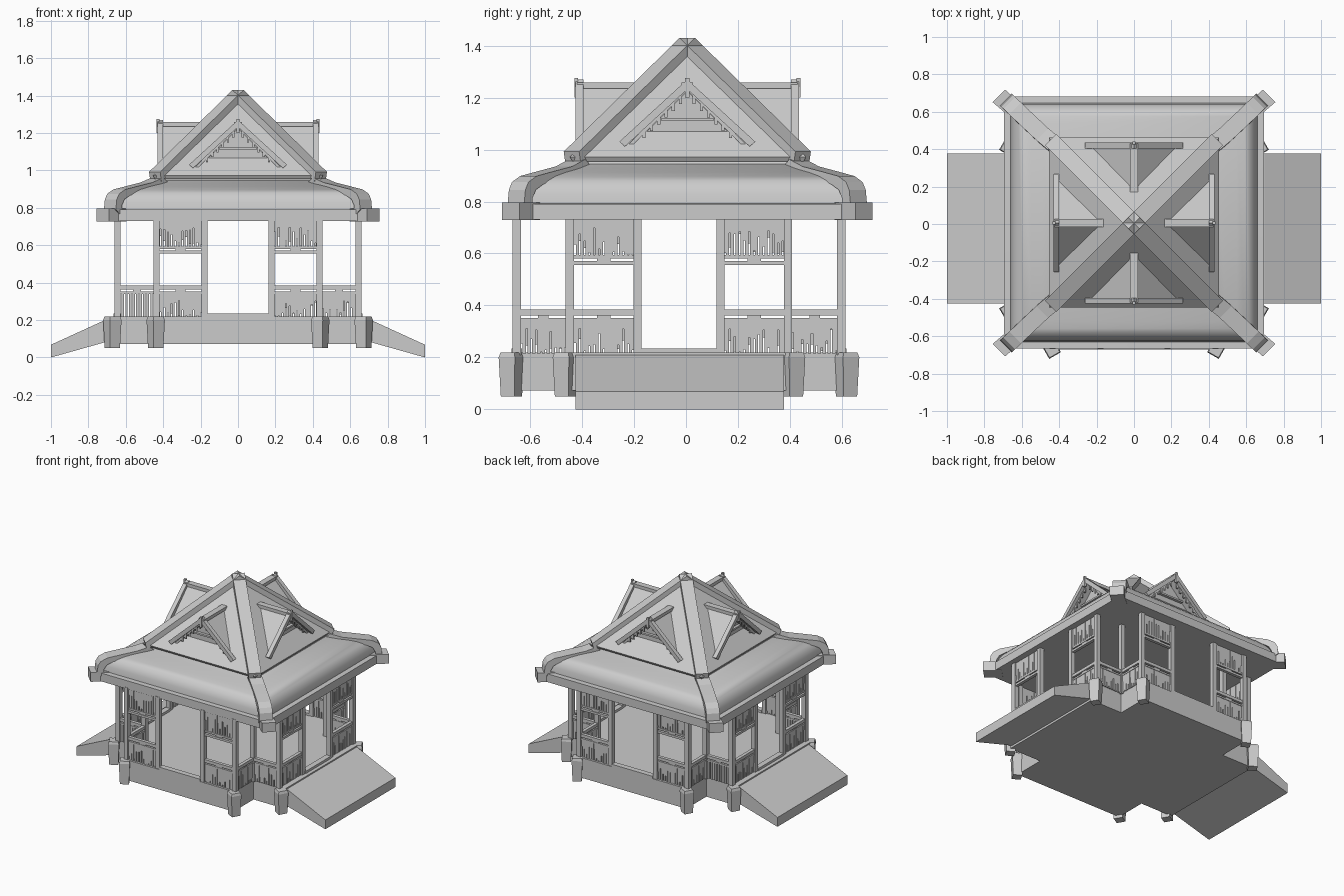
import bpy, bmesh, random
from math import radians
from mathutils import Vector, Matrix

if "Cube" in bpy.data.objects:
    bpy.data.objects.remove(bpy.data.objects["Cube"])

random.seed(4)
CY = -0.027          # centre line of the floor plan in y
SIGNS = [(-1, -1), (1, -1), (1, 1), (-1, 1)]


def finish(name, bm):
    bmesh.ops.recalc_face_normals(bm, faces=bm.faces)
    me = bpy.data.meshes.new(name)
    bm.to_mesh(me)
    bm.free()
    ob = bpy.data.objects.new(name, me)
    bpy.context.collection.objects.link(ob)
    return ob


def loft(bm, rings):
    """Skin a stack of equal-length rings and close both ends."""
    rows = [[bm.verts.new(p) for p in r] for r in rings]
    n = len(rows[0])
    for a, b in zip(rows, rows[1:]):
        for i in range(n):
            bm.faces.new((a[i], a[(i + 1) % n], b[(i + 1) % n], b[i]))
    bm.faces.new(rows[0])
    bm.faces.new(rows[-1])


def box(bm, x0, x1, y0, y1, z0, z1):
    loft(bm, [[(x0, y0, z), (x1, y0, z), (x1, y1, z), (x0, y1, z)] for z in (z0, z1)])


def wall_box(bm, a, b, t, z0, z1):
    """Axis-aligned board between plan points a and b, half-thickness t."""
    ex, ey = (0, t) if abs(a[0] - b[0]) > abs(a[1] - b[1]) else (t, 0)
    x0, x1 = sorted((a[0], b[0]))
    y0, y1 = sorted((a[1], b[1]))
    box(bm, x0 - ex, x1 + ex, y0 - ey, y1 + ey, z0, z1)


# cross-shaped platform with notched corners
bm = bmesh.new()
plan = [(.435, -.645), (.435, -.415), (.69, -.415), (.69, .415), (.435, .415), (.435, .645)]
plan += [(-x, -y) for x, y in plan]
loft(bm, [[(x, y + CY, z) for x, y in plan] for z in (.072, .218)])
finish("platform", bm)

# ramps on both sides
bm = bmesh.new()
for s in (-1, 1):
    loft(bm, [[(s * .68, y, .09), (s * 1, y, 0), (s * 1, y, .068), (s * .70, y, .205), (s * .68, y, .212)]
              for y in (-.425, .378)])
finish("ramps", bm)

# doorway sills
bm = bmesh.new()
for s in (-1, 1):
    wall_box(bm, (-.165, CY + s * .625), (.165, CY + s * .625), .02, .21, .235)
    wall_box(bm, (s * .645, CY - .145), (s * .645, CY + .145), .02, .21, .235)
finish("door_sills", bm)

# tapered footing blocks, turned towards the corners
bm = bmesh.new()
for sx, sy in SIGNS:
    for x, y in ((.44, .645), (.672, .437)):
        m = Matrix.Translation((sx * x, sy * y + CY, 0)) @ Matrix.Rotation(radians(30 * sx * sy), 4, 'Z')
        loft(bm, [[m @ Vector((u * h, v * h, z)) for u, v in SIGNS]
                  for h, z in ((.03, .05), (.036, .2), (.031, .218))])
finish("footing_blocks", bm)

# posts
bm = bmesh.new()
for sx, sy in SIGNS:
    for x, y in ((.435, .625), (.645, .42), (.435, .42), (.18, .625), (.645, .16)):
        x, y = sx * x, sy * y + CY
        box(bm, x - .016, x + .016, y - .016, y + .016, .21, .74)
finish("posts", bm)


def screen(bm, a, b, z0, z1, solid=True):
    """Row of planks whose joints are open for a random part of their height."""
    a, b = Vector(a), Vector(b)
    n = round((b - a).length / .019)
    for i in range(n):
        p, q = a.lerp(b, (i + .1) / n), a.lerp(b, (i + .78) / n)
        wall_box(bm, p, q, .006, z0, z1)
        if solid:
            r = a.lerp(b, (i + 1.1) / n)
            cut = random.uniform(0, .75) * (z1 - z0)
            wall_box(bm, q, r, .005, z0 + cut, z1)


low, high, rails = bmesh.new(), bmesh.new(), bmesh.new()
for sx, sy in SIGNS:
    full = [((.18, .625), (.435, .625)), ((.645, .16), (.645, .42))]
    notch = [((.435, .42), (.645, .42)), ((.435, .42), (.435, .625))]
    for k, (a, b) in enumerate(full + notch):
        a, b = [(sx * x, sy * y + CY) for x, y in (a, b)]
        screen(low, a, b, .215, .345, not (k == 2 and sx < 0))
        wall_box(rails, a, b, .009, .34, .352)
        wall_box(rails, a, b, .012, .362, .384)
        mid = Vector(a).lerp(Vector(b), .5)
        wall_box(rails, Vector(a).lerp(mid, .8), Vector(b).lerp(mid, .8), .006, .35, .365)
        if k < 2:
            screen(high, a, b, .59, .735)
            wall_box(rails, a, b, .009, .581, .594)
            wall_box(rails, a, b, .011, .556, .572)
            wall_box(rails, Vector(a).lerp(mid, .8), Vector(b).lerp(mid, .8), .006, .57, .583)
finish("lower_screens", low)
finish("upper_screens", high)
finish("rails", rails)


def ring(hx, hy, z):
    return [(sx * hx, sy * hy + .008, z) for sx, sy in SIGNS]


# curved lower roof with its eave band
bm = bmesh.new()
profile = [(.695, .73), (.695, .79), (.66, .792), (.655, .83), (.643, .858), (.622, .88),
           (.59, .898), (.55, .912), (.49, .928), (.44, .945), (.42, .99)]
loft(bm, [ring(r, r - .022, z) for r, z in profile])
ob = finish("lower_roof", bm)
for p in ob.data.polygons:
    p.use_smooth = True
bpy.context.view_layer.objects.active = ob
ob.select_set(True)
bpy.ops.object.shade_smooth_by_angle(angle=radians(30))

# upper pyramid roof
bm = bmesh.new()
loft(bm, [ring(.445, .445, .955), ring(.455, .455, .972), ring(.006, .006, 1.41)])
finish("upper_roof", bm)


def hip(bm, path, w, drop, inset):
    """Beam along all four diagonals; path holds (x, y, top z)."""
    for sx, sy in SIGNS:
        d = Vector((sx, sy, 0)).normalized()
        side = Vector((-d.y, d.x, 0)) * w
        rings = []
        for x, y, z in path:
            top = Vector((sx * x, sy * y + .005, z))
            bot = top - d * inset - Vector((0, 0, drop))
            rings.append([top - side, top + side, bot + side, bot - side])
        loft(bm, rings)


# hip beams on both roofs, and blocks at the eave corners
bm = bmesh.new()
hip(bm, [(.685, .66, .79), (.68, .655, .845), (.667, .643, .875), (.635, .612, .898),
         (.57, .55, .915), (.49, .475, .935), (.43, .425, .962)], .045, .03, .04)
finish("lower_hip_beams", bm)
bm = bmesh.new()
hip(bm, [(.723, .68, .796), (.63, .60, .796)], .047, .068, 0)
finish("eave_corner_blocks", bm)
bm = bmesh.new()
hip(bm, [(.446, .446, .992), (0, 0, 1.43)], .042, .05, .01)
finish("upper_hip_beams", bm)

# four gabled dormers, modelled facing -y and turned into place
for k, side in enumerate(("front", "right", "back", "left")):
    turn = Matrix.Translation((0, .005, 0)) @ Matrix.Rotation(radians(90 * k), 4, 'Z')
    bm = bmesh.new()
    # sloping roof sheets running back into the pyramid
    for s in (-1, 1):
        loft(bm, [[(0, -.405, 1.247), (s * .235, -.405, 1.012), (s * .222, -.405, 1.005), (0, -.405, 1.227)],
                  [(0, -.15, 1.247), (s * .235, -.375, 1.012), (s * .222, -.365, 1.005), (0, -.14, 1.227)]])
        # barge boards
        loft(bm, [[(0, y, 1.27), (s * .262, y, 1.03), (s * .24, y, 1.012), (0, y, 1.232)] for y in (-.43, -.4)])
        # fretwork pieces under the boards
        for i in range(6):
            x, z = s * (.02 + i * .028), 1.225 - i * .026
            box(bm, min(x, x + s * .012), max(x, x + s * .012), -.408, -.4, z - .05, z)
    # ridge beam, recessed gable wall and cross bars
    box(bm, -.022, .022, -.425, -.15, 1.235, 1.258)
    loft(bm, [[(-.205, y, 1.02), (.205, y, 1.02), (0, y, 1.225)] for y in (-.355, -.345)])
    box(bm, -.1, .1, -.375, -.35, 1.11, 1.122)
    box(bm, -.008, .008, -.435, -.42, 1.2, 1.275)
    bm.transform(turn)
    finish(side + "_dormer", bm)
